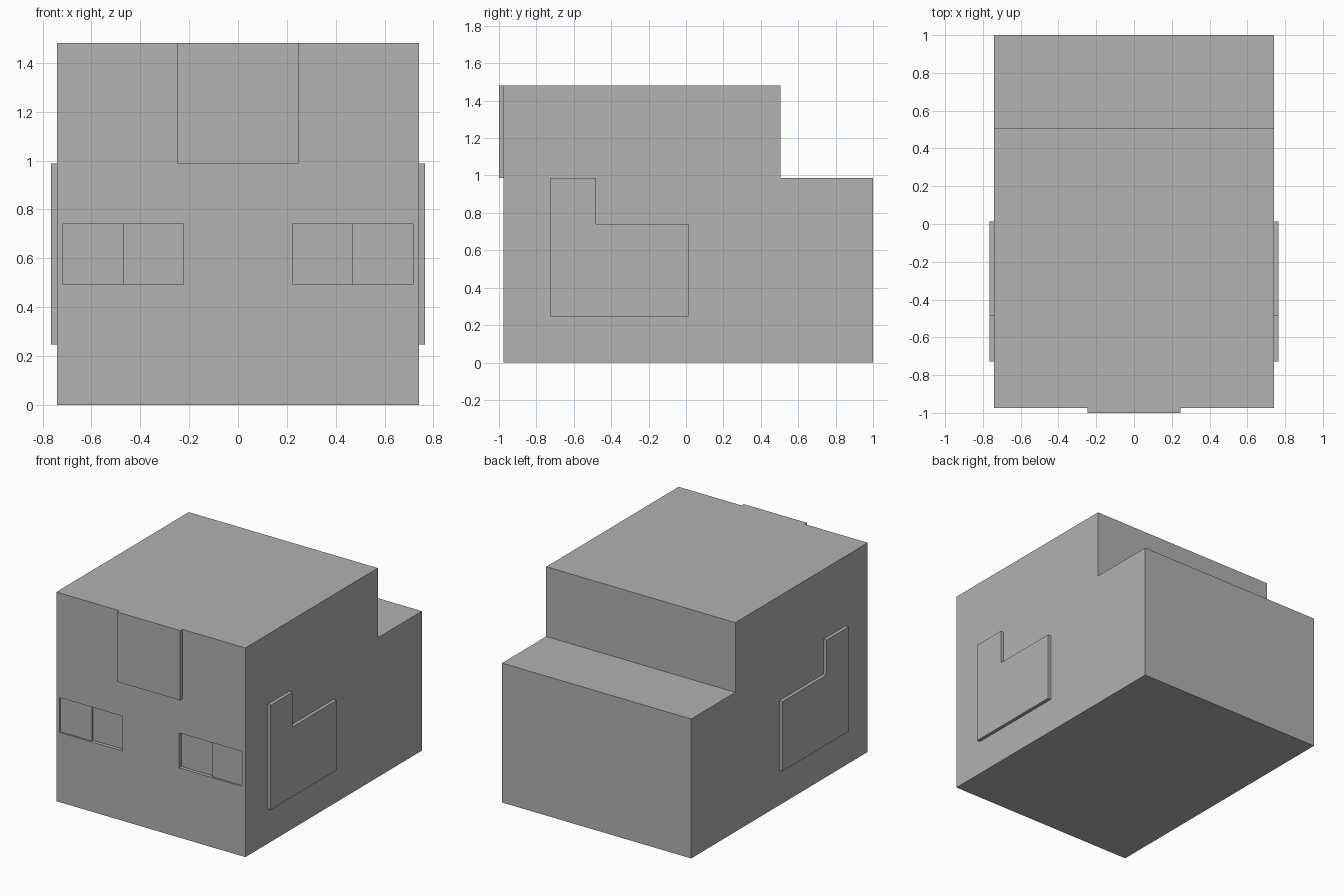
import bpy
import bmesh
from mathutils import Vector

if "Cube" in bpy.data.objects:
    bpy.data.objects.remove(bpy.data.objects["Cube"], do_unlink=True)

grey = bpy.data.materials.new("plain grey")
grey.use_nodes = True
grey.diffuse_color = (0.445, 0.445, 0.445, 1)
grey.node_tree.nodes["Principled BSDF"].inputs["Base Color"].default_value = grey.diffuse_color

U = 2 / 8.1          # modelling unit
THIN = U / 10        # thickness of the raised plates
FRONT = -1 + THIN    # front wall of the body
HALF = 3 * U


def prism(name, profile, axis, start, end):
    """Extrude a closed 2D profile along the x, y or z axis."""
    bm = bmesh.new()
    verts = []
    for a, b in profile:
        co = [a, b]
        co.insert(axis, start)
        verts.append(bm.verts.new(co))
    face = bm.faces.new(verts)
    moved = bmesh.ops.extrude_face_region(bm, geom=[face])["geom"]
    shift = Vector((0, 0, 0))
    shift[axis] = end - start
    bmesh.ops.translate(bm, vec=shift, verts=[g for g in moved if isinstance(g, bmesh.types.BMVert)])
    bmesh.ops.recalc_face_normals(bm, faces=bm.faces)
    mesh = bpy.data.meshes.new(name)
    bm.to_mesh(mesh)
    bm.free()
    mesh.materials.append(grey)
    obj = bpy.data.objects.new(name, mesh)
    bpy.context.collection.objects.link(obj)
    return obj


# Stepped body: tall head block with a lower ledge behind
step = 1 - 2 * U
body = prism("body", [(FRONT, 0), (1, 0), (1, 4 * U), (step, 4 * U),
                      (step, 6 * U), (FRONT, 6 * U)], 0, -HALF, HALF)

# Raised plate at the top of the front
prism("front_plate", [(-U, 4 * U), (U, 4 * U), (U, 6 * U), (-U, 6 * U)], 1, -1, FRONT)

for side, label in ((1, "left"), (-1, "right")):
    # Raised L-shaped plate on the flank
    y = FRONT + U
    prism(label + "_side_plate", [(y, U), (y + 3 * U, U), (y + 3 * U, 3 * U), (y + U, 3 * U),
                                  (y + U, 4 * U), (y, 4 * U)], 0, side * HALF, side * (HALF + THIN))

    # Eye socket: deep inner half, shallow outer half
    inner, mid, outer = (side * (n * U - THIN) for n in (1, 2, 3))
    deep, shallow, outside = FRONT + THIN, FRONT + THIN / 2, FRONT - U
    cutter = prism(label + "_eye_cutter", [(inner, outside), (inner, deep), (mid, deep), (mid, shallow),
                                           (outer, shallow), (outer, outside)], 2, 2 * U, 3 * U)
    cutter.hide_render = True
    cut = body.modifiers.new(label + "_eye", "BOOLEAN")
    cut.operation = "DIFFERENCE"
    cut.solver = "EXACT"
    cut.object = cutter
    bpy.context.view_layer.objects.active = body
    bpy.ops.object.modifier_apply(modifier=cut.name)
    bpy.data.objects.remove(cutter, do_unlink=True)
